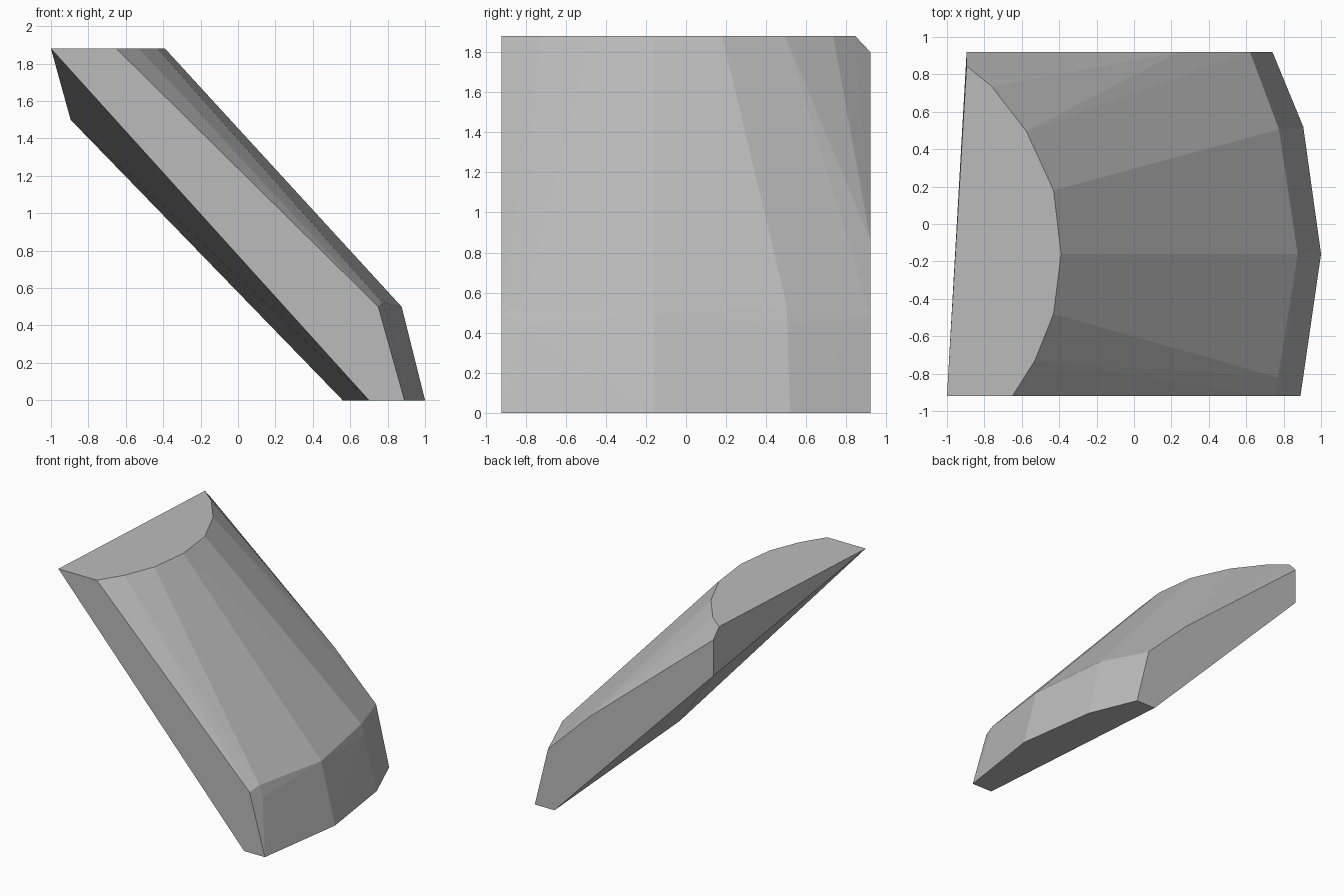
import bpy
import bmesh

default_cube = bpy.data.objects.get("Cube")
if default_cube:
    bpy.data.objects.remove(default_cube, do_unlink=True)

FRONT, BACK = -0.92, 0.92
TOP, SHOULDER, BASE = 1.88, 0.5, 0.0


def flat_material(name, colour):
    material = bpy.data.materials.new(name)
    material.use_nodes = True
    material.diffuse_color = colour
    shader = material.node_tree.nodes["Principled BSDF"]
    shader.inputs["Base Color"].default_value = colour
    return material


def hull_object(name, points, material):
    """Faceted convex block spanning the given outline corners."""
    mesh = bpy.data.meshes.new(name)
    bm = bmesh.new()
    verts = [bm.verts.new(point) for point in points]
    hull = bmesh.ops.convex_hull(bm, input=verts)
    unused = {v for v in hull["geom_interior"] + hull["geom_unused"]
              if isinstance(v, bmesh.types.BMVert)}
    bmesh.ops.delete(bm, geom=list(unused), context="VERTS")
    bmesh.ops.recalc_face_normals(bm, faces=bm.faces[:])
    bm.to_mesh(mesh)
    bm.free()
    mesh.materials.append(material)
    block = bpy.data.objects.new(name, mesh)
    bpy.context.collection.objects.link(block)
    return block


# Level top outline with its bowed edge
top_outline = [(-1.0, FRONT), (-0.65, FRONT), (-0.53, -0.73), (-0.43, -0.48),
               (-0.39, -0.16), (-0.43, 0.18), (-0.575, 0.495),
               (-0.76, 0.735), (-0.895, 0.845)]

# Flat foot outline
foot_outline = [(0.7, FRONT), (0.89, FRONT), (1.0, -0.16), (0.905, 0.52),
                (0.74, BACK), (0.56, BACK)]

# Shoulder where the slope turns down to the foot
shoulder = [(0.75, FRONT, SHOULDER), (0.77, -0.82, 0.525), (0.80, -0.82, 0.43),
            (0.875, -0.16, SHOULDER), (0.775, 0.505, 0.525),
            (0.80, 0.505, 0.44), (0.62, BACK, 0.49)]

# Cut corners of the back face
back_corners = [(-0.895, BACK, 1.8), (-0.895, BACK, 1.5), (0.24, BACK, 0.86)]

points = [(x, y, TOP) for x, y in top_outline]
points += [(x, y, BASE) for x, y in foot_outline]
points += shoulder + back_corners

grey = flat_material("plain grey", (0.5, 0.5, 0.5, 1.0))
hull_object("slanted_block", points, grey)
